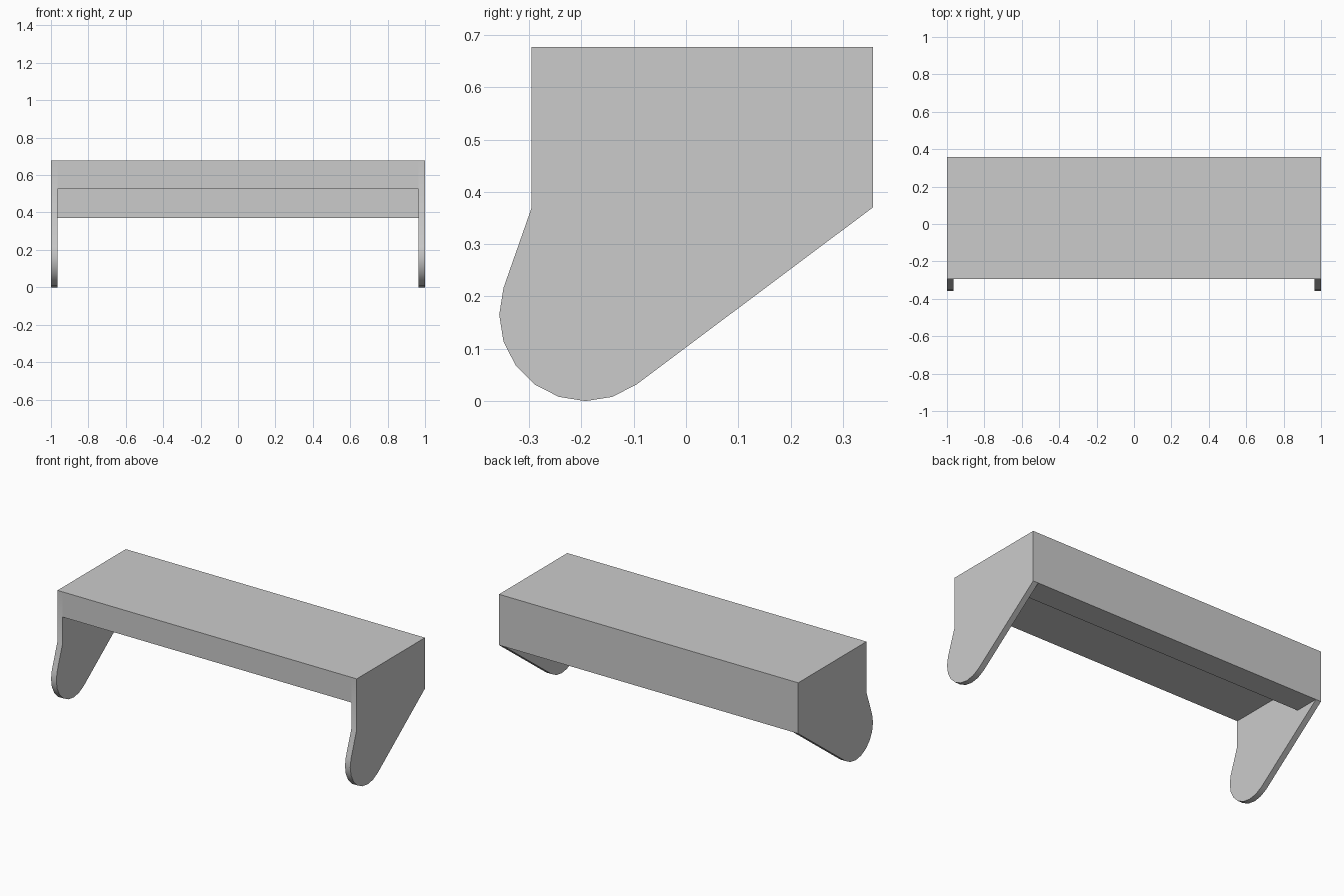
import bpy
import bmesh
from math import cos, sin, radians

if "Cube" in bpy.data.objects:
    bpy.data.objects.remove(bpy.data.objects["Cube"])

GREY = (0.6, 0.6, 0.6, 1)
grey = bpy.data.materials.new("plain grey")
grey.use_nodes = True
grey.diffuse_color = GREY
grey.node_tree.nodes["Principled BSDF"].inputs["Base Color"].default_value = GREY

FRONT, BACK, TOP, LOW = -0.295, 0.357, 0.677, 0.37
BOARD, INNER, RADIUS = 0.152, 0.965, 0.165


def extrude_profile(name, profile, x0, x1):
    """Extrude a (y, z) outline along x."""
    bm = bmesh.new()
    face = bm.faces.new([bm.verts.new((x0, y, z)) for y, z in profile])
    out = bmesh.ops.extrude_face_region(bm, geom=[face])
    verts = [v for v in out["geom"] if isinstance(v, bmesh.types.BMVert)]
    bmesh.ops.translate(bm, verts=verts, vec=(x1 - x0, 0, 0))
    bmesh.ops.recalc_face_normals(bm, faces=bm.faces)
    mesh = bpy.data.meshes.new(name)
    bm.to_mesh(mesh)
    bm.free()
    mesh.materials.append(grey)
    obj = bpy.data.objects.new(name, mesh)
    bpy.context.collection.objects.link(obj)
    return obj


# Shelf top with the thick back rail, an L-shaped section
extrude_profile("shelf_and_back_rail", [
    (FRONT, TOP), (BACK, TOP), (BACK, LOW), (BACK - BOARD, LOW),
    (BACK - BOARD, TOP - BOARD), (FRONT, TOP - BOARD)], -INNER, INNER)

# Side brackets with a rounded foot
foot = [(-0.192 + RADIUS * cos(radians(a)), RADIUS + RADIUS * sin(radians(a)))
        for a in range(-54, -199, -18)]
outline = [(FRONT, TOP), (BACK, TOP), (BACK, LOW), *foot, (FRONT, LOW)]
for name, side in (("left_bracket", 1), ("right_bracket", -1)):
    bracket = extrude_profile(name, outline, side * INNER, side)
    bpy.ops.object.select_all(action="DESELECT")
    bracket.select_set(True)
    bpy.context.view_layer.objects.active = bracket
    bpy.ops.object.shade_smooth_by_angle(angle=radians(30))
